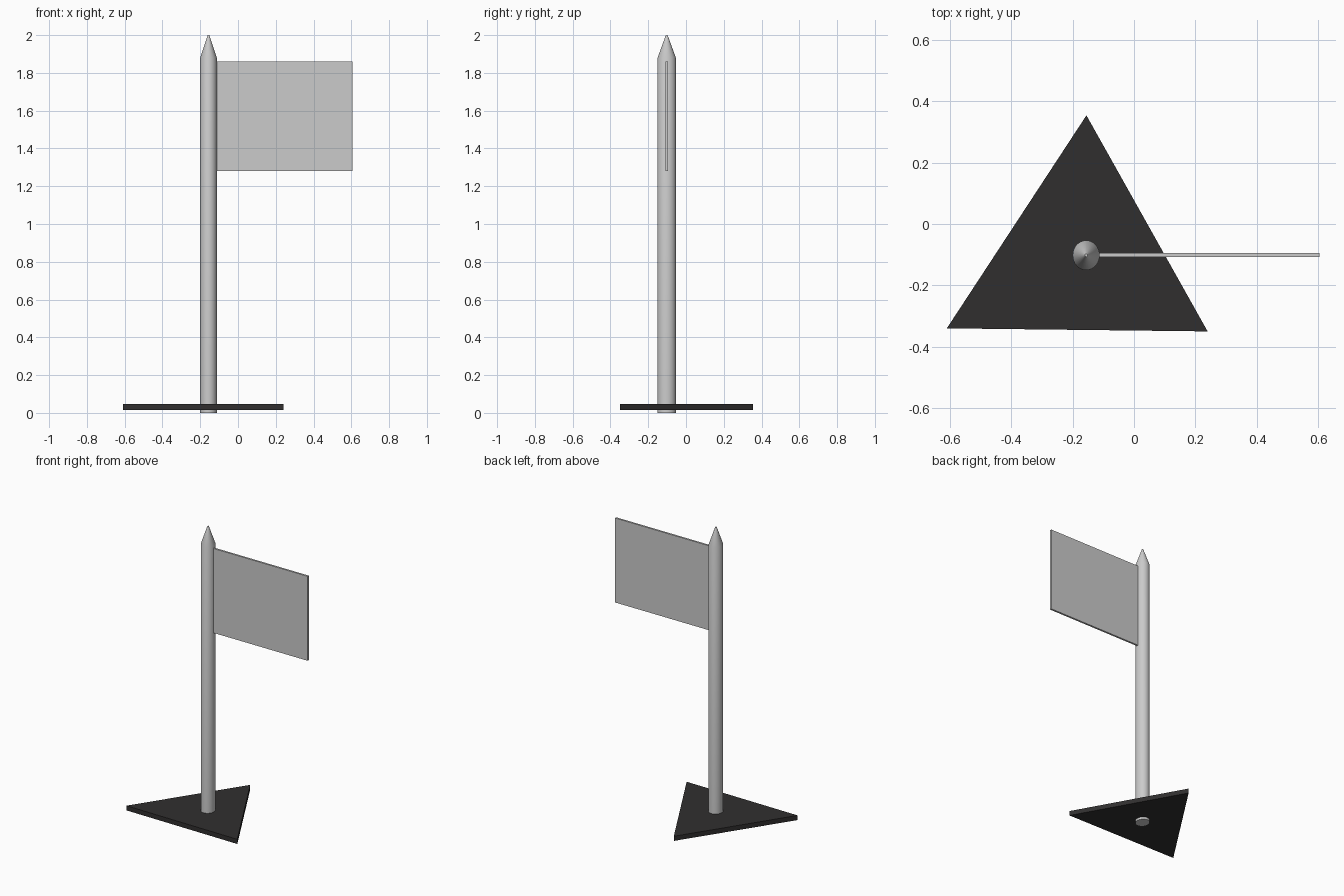
import bpy, bmesh
from math import cos, sin, tau, radians

if "Cube" in bpy.data.objects:
    bpy.data.objects.remove(bpy.data.objects["Cube"])

PX, PY = -0.156, -0.102      # pole axis
RX, RY = 0.044, 0.0485       # slightly oval pole section


def make_object(name, bm):
    bmesh.ops.recalc_face_normals(bm, faces=bm.faces)
    mesh = bpy.data.meshes.new(name)
    bm.to_mesh(mesh)
    bm.free()
    obj = bpy.data.objects.new(name, mesh)
    bpy.context.collection.objects.link(obj)
    return obj


def prism(name, outline, z0, z1):
    bm = bmesh.new()
    face = bm.faces.new([bm.verts.new((x, y, z0)) for x, y in outline])
    top = bmesh.ops.extrude_face_region(bm, geom=[face], use_keep_orig=True)["geom"]
    verts = [v for v in top if isinstance(v, bmesh.types.BMVert)]
    bmesh.ops.translate(bm, verts=verts, vec=(0, 0, z1 - z0))
    return make_object(name, bm)


def smooth(obj):
    bpy.ops.object.select_all(action='DESELECT')
    obj.select_set(True)
    bpy.context.view_layer.objects.active = obj
    bpy.ops.object.shade_smooth_by_angle(angle=radians(20))


# Pole with pointed tip: oval rings lofted along z (scale, height)
def build_pole(sides=32):
    bm = bmesh.new()
    rings = []
    for s, z in [(1, 0), (1, 1.88), (0.1, 2.0)]:
        rings.append([bm.verts.new((PX + s * RX * cos(tau * i / sides),
                                    PY + s * RY * sin(tau * i / sides), z))
                      for i in range(sides)])
    for a, b in zip(rings, rings[1:]):
        for i in range(sides):
            j = (i + 1) % sides
            bm.faces.new((a[i], a[j], b[j], b[i]))
    bm.faces.new(rings[0])
    bm.faces.new(rings[-1])
    return make_object("pole", bm)


smooth(build_pole())

# Flag panel, tucked just into the pole
fy, ft = -0.101, 0.0065
prism("flag", [(-0.12, fy - ft), (0.605, fy - ft), (0.605, fy + ft), (-0.12, fy + ft)],
      1.28, 1.86)

# Dark triangular base plate
base = prism("base_plate", [(-0.61, -0.34), (0.24, -0.35), (-0.155, 0.354)], 0.016, 0.048)
dark = bpy.data.materials.new("dark")
dark.diffuse_color = (0.03, 0.028, 0.028, 1)
dark.use_nodes = True
dark.node_tree.nodes["Principled BSDF"].inputs["Base Color"].default_value = dark.diffuse_color
base.data.materials.append(dark)
